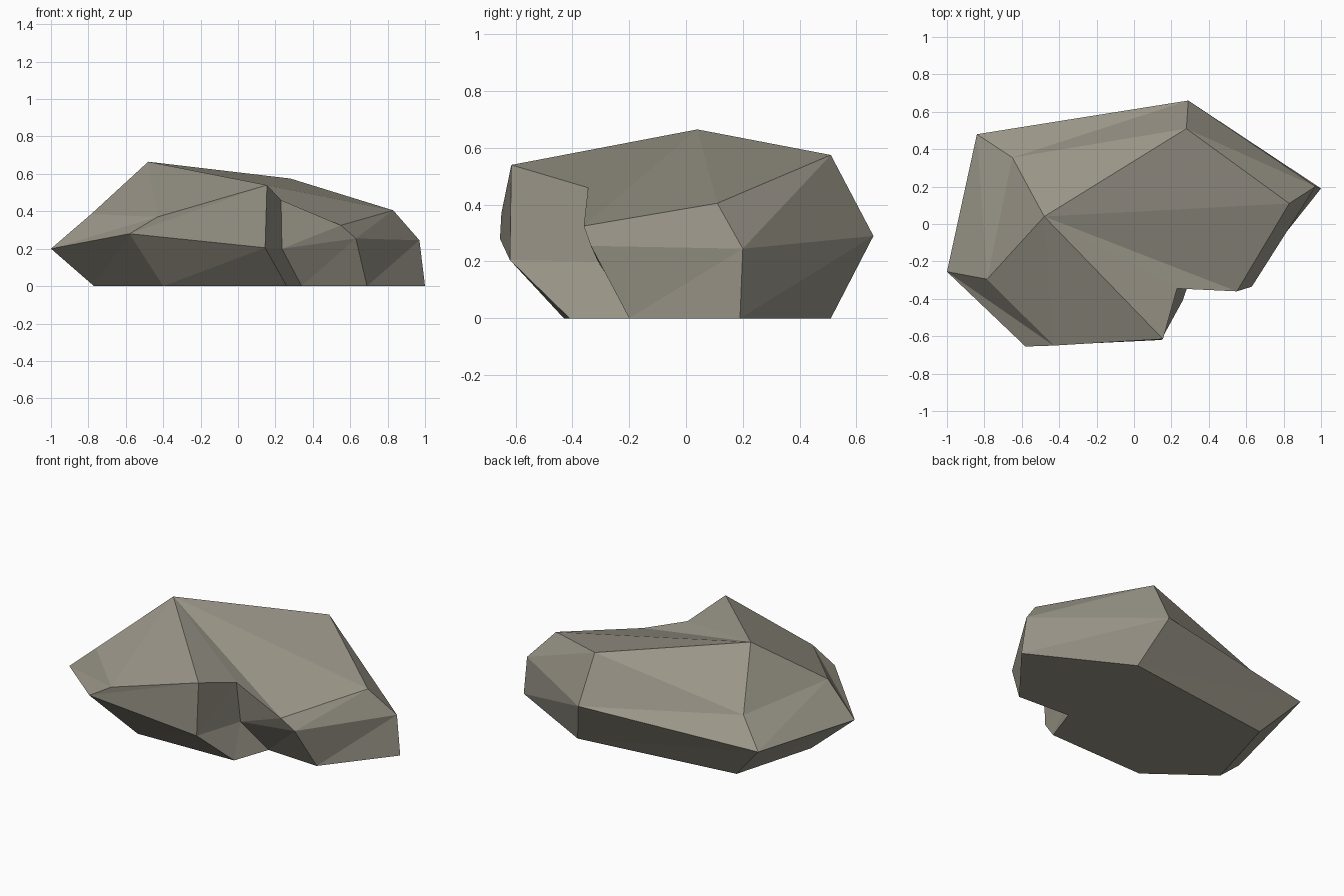
import bpy
import bmesh

default_cube = bpy.data.objects.get("Cube")
if default_cube:
    bpy.data.objects.remove(default_cube, do_unlink=True)


def make_material(name, color):
    material = bpy.data.materials.new(name)
    material.use_nodes = True
    material.diffuse_color = color
    shader = next(n for n in material.node_tree.nodes if n.type == "BSDF_PRINCIPLED")
    shader.inputs["Base Color"].default_value = color
    return material


def add_ring(mesh, points):
    return [mesh.verts.new(point) for point in points]


def bridge_rings(mesh, upper, lower):
    """Join two rings of equal length with a band of triangles."""
    count = len(upper)
    for i in range(count):
        j = (i + 1) % count
        mesh.faces.new((upper[i], upper[j], lower[j]))
        mesh.faces.new((upper[i], lower[j], lower[i]))


def cap_with_peak(mesh, ring, point):
    """Close a ring with a fan of triangles that meet at one point."""
    peak = mesh.verts.new(point)
    for i, corner in enumerate(ring):
        mesh.faces.new((peak, ring[(i + 1) % len(ring)], corner))


# Outlines run clockwise from the back: back, left side, front notch, right side
ground_outline = [
    (.4, .51, 0), (1, .19, 0), (.69, -.2, 0), (.34, -.18, 0),
    (.26, -.41, 0), (-.4, -.43, 0), (-.77, -.15, 0), (-.62, .38, 0),
]
girdle_outline = [
    (.29, .66, .29), (.97, .2, .245), (.63, -.335, .255), (.235, -.31, .2),
    (.145, -.62, .205), (-.58, -.655, .28), (-1, -.255, .2), (-.84, .48, .235),
]
shoulder_outline = [
    (.28, .51, .575), (.83, .11, .405), (.55, -.36, .325), (.23, -.345, .46),
    (.155, -.615, .54), (-.43, -.65, .37), (-.785, -.295, .385), (-.65, .355, .37),
]

# Boulder: flat base, two faceted bands and a peaked crown
mesh = bmesh.new()
ground = add_ring(mesh, ground_outline)
girdle = add_ring(mesh, girdle_outline)
shoulder = add_ring(mesh, shoulder_outline)
bridge_rings(mesh, girdle, ground)
bridge_rings(mesh, shoulder, girdle)
cap_with_peak(mesh, shoulder, (-.48, .04, .665))
mesh.faces.new(ground)
bmesh.ops.recalc_face_normals(mesh, faces=mesh.faces)

boulder_mesh = bpy.data.meshes.new("boulder")
mesh.to_mesh(boulder_mesh)
mesh.free()
boulder_mesh.materials.append(make_material("warm grey stone", (.32, .3, .245, 1)))
boulder = bpy.data.objects.new("boulder", boulder_mesh)
bpy.context.collection.objects.link(boulder)
